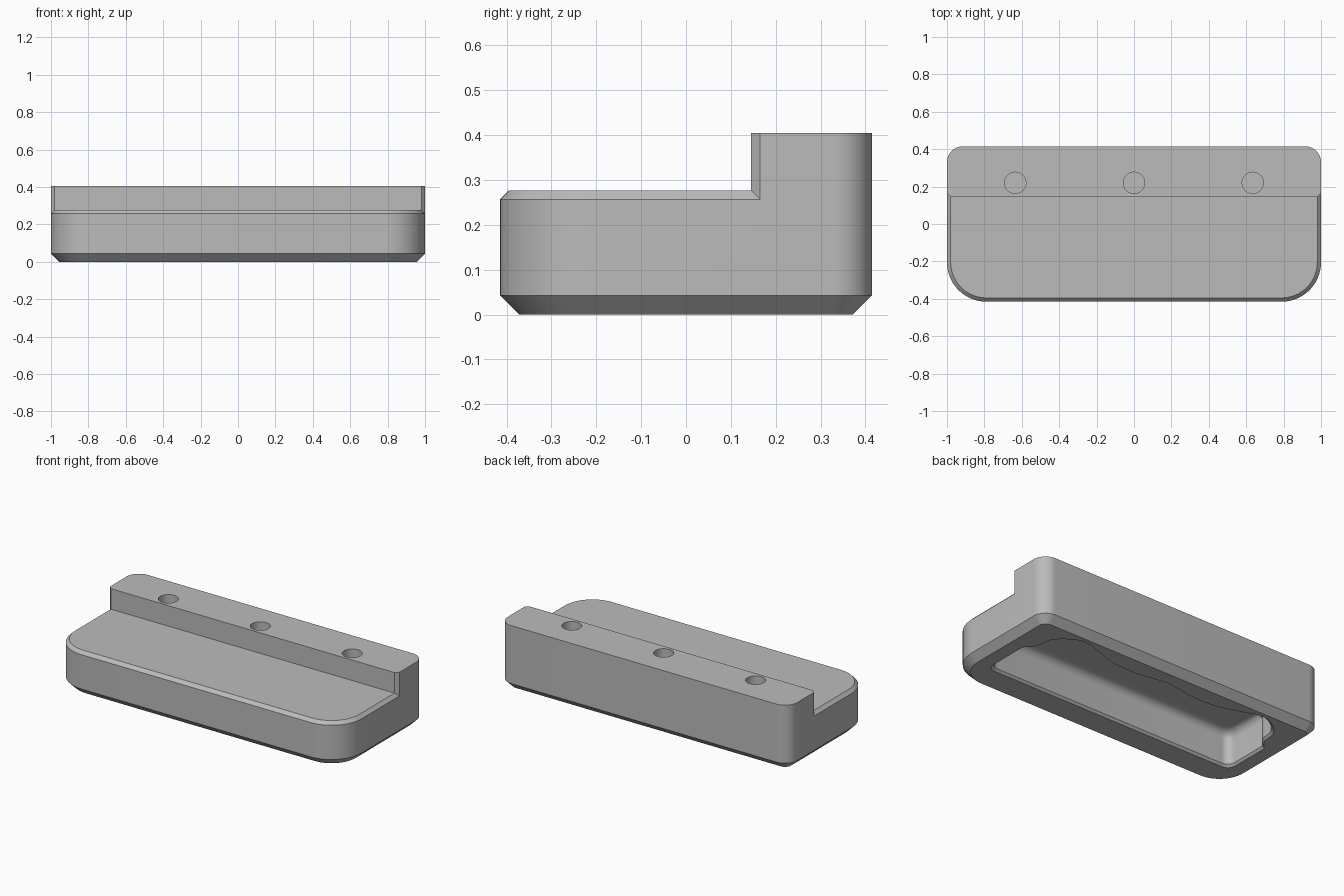
import bpy, bmesh, math
from mathutils import Vector
from mathutils.interpolate import poly_3d_calc  # noqa: F401

cube = bpy.data.objects.get("Cube")
if cube:
    bpy.data.objects.remove(cube, do_unlink=True)

HALF_X, HALF_Y = 1.0, 0.415
FRONT_R, BACK_R = 0.21, 0.085
SHELF_Z, TOP_Z = 0.277, 0.405
EDGE, FOOT = 0.02, 0.043
STEP_Y = 0.145

grey = bpy.data.materials.new("plain grey")
grey.use_nodes = True
grey.diffuse_color = (0.5, 0.5, 0.5, 1)
grey.node_tree.nodes["Principled BSDF"].inputs["Base Color"].default_value = (0.5, 0.5, 0.5, 1)


def arc(cx, cy, r, start, steps=14):
    angles = [math.radians(start + 90 * i / steps) for i in range(steps + 1)]
    return [(cx + r * math.cos(a), cy + r * math.sin(a)) for a in angles]


def loft(name, rings):
    """Closed solid through (outline, height) rings."""
    bm = bmesh.new()
    loops = [[bm.verts.new((x, y, z)) for x, y in pts] for pts, z in rings]
    for low, high in zip(loops, loops[1:]):
        for i in range(len(low)):
            j = (i + 1) % len(low)
            bm.faces.new((low[i], low[j], high[j], high[i]))
    bm.faces.new(loops[0][::-1])
    bm.faces.new(loops[-1])
    bmesh.ops.recalc_face_normals(bm, faces=bm.faces)
    mesh = bpy.data.meshes.new(name)
    bm.to_mesh(mesh)
    bm.free()
    mesh.materials.append(grey)
    obj = bpy.data.objects.new(name, mesh)
    bpy.context.collection.objects.link(obj)
    return obj


def combine(target, other, operation):
    mod = target.modifiers.new("join", 'BOOLEAN')
    mod.operation, mod.solver, mod.object = operation, 'EXACT', other
    bpy.context.view_layer.objects.active = target
    bpy.ops.object.modifier_apply(modifier=mod.name)
    bpy.data.objects.remove(other, do_unlink=True)


def back_corners(inset=0):
    x, y, r = HALF_X - BACK_R, HALF_Y - BACK_R, BACK_R - inset
    return arc(x, y, r, 0) + arc(-x, y, r, 90)


def body_outline(inset=0):
    x, y, r = HALF_X - FRONT_R, HALF_Y - FRONT_R, FRONT_R - inset
    return back_corners(inset) + arc(-x, -y, r, 180) + arc(x, -y, r, 270)


# Low body with chamfered foot and shelf edge
body = loft("stand_body", [(body_outline(FOOT), 0), (body_outline(), FOOT),
                           (body_outline(), SHELF_Z - EDGE), (body_outline(EDGE), SHELF_Z)])

# Raised rear rail with chamfered front corners
rail_outline = back_corners() + [(-HALF_X, STEP_Y + EDGE), (-HALF_X + EDGE, STEP_Y),
                                 (HALF_X - EDGE, STEP_Y), (HALF_X, STEP_Y + EDGE)]
combine(body, loft("rail", [(rail_outline, 0.12), (rail_outline, TOP_Z)]), 'UNION')


# Underside pocket, its rear wall bulging around the holes
def smooth_path(points, steps=5):
    pts = [Vector(p) for p in points]
    pts = [pts[0]] + pts + [pts[-1]]
    path = []
    for a, b, c, d in zip(pts, pts[1:], pts[2:], pts[3:]):
        for i in range(steps):
            t = i / steps
            path.append(0.5 * (2 * b + (c - a) * t + (2 * a - 5 * b + 4 * c - d) * t * t
                               + (3 * b - a - 3 * c + d) * t ** 3))
    return [tuple(p) for p in path]


right_half = smooth_path([(0.86, 0.08), (0.81, 0.14), (0.79, 0.24), (0.71, 0.31), (0.62, 0.335),
                          (0.5, 0.3), (0.36, 0.26), (0.2, 0.255), (0.1, 0.27), (0, 0.285)])
left_half = [(-x, y) for x, y in reversed(right_half)]
pocket = (right_half + [(0, 0.285)] + left_half
          + arc(-0.81, -0.16, 0.05, 180, 8) + arc(0.81, -0.16, 0.05, 270, 8))


def shrink(d):
    return [(x * (1 - d / 0.86), 0.06 + (y - 0.06) * (1 - d / 0.27)) for x, y in pocket]


rings = [(shrink(-0.012), -0.02), (shrink(-0.012), 0), (shrink(0), 0.014)]
fillet = 0.05
for i in range(7):
    a = math.pi / 2 * i / 6
    rings.append((shrink(fillet * (1 - math.cos(a))), 0.17 + fillet * math.sin(a)))
combine(body, loft("pocket_cutter", rings), 'DIFFERENCE')

# Three blind round holes in the rail
for x in (-0.635, 0, 0.635):
    circle = [(x + 0.057 * math.cos(math.tau * i / 40), 0.22 + 0.057 * math.sin(math.tau * i / 40))
              for i in range(40)]
    combine(body, loft("hole_cutter", [(circle, 0.27), (circle, TOP_Z + 0.05)]), 'DIFFERENCE')

bpy.ops.object.select_all(action='DESELECT')
body.select_set(True)
bpy.context.view_layer.objects.active = body
bpy.ops.object.shade_smooth_by_angle(angle=math.radians(30))
